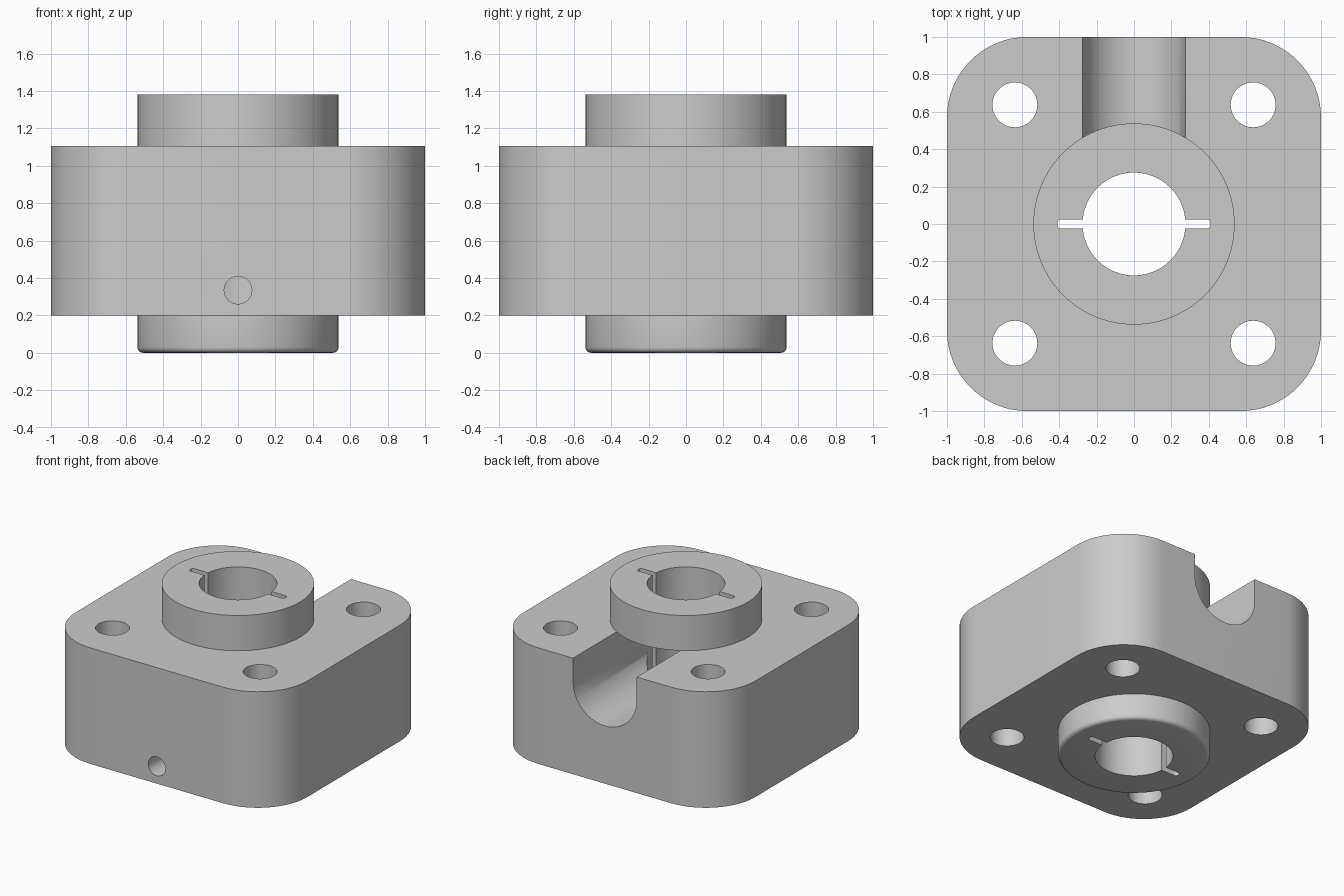
import bpy, bmesh
from math import cos, sin, pi
from mathutils import Matrix, Vector

if "Cube" in bpy.data.objects:
    bpy.data.objects.remove(bpy.data.objects["Cube"], do_unlink=True)

BLOCK_BOTTOM, BLOCK_TOP, TOP = 0.2, 1.105, 1.38
BORE = 0.275

metal = bpy.data.materials.new("grey metal")
metal.use_nodes = True
metal.diffuse_color = (0.6, 0.6, 0.6, 1)
metal.node_tree.nodes["Principled BSDF"].inputs["Base Color"].default_value = (0.6, 0.6, 0.6, 1)


def arc(cx, cy, r, start, end, steps):
    angles = [start + (end - start) * i / steps for i in range(steps + 1)]
    return [(cx + r * cos(a), cy + r * sin(a)) for a in angles]


def rounded_rect(hx, hy, r, steps=16):
    points = []
    for i, (sx, sy) in enumerate([(1, 1), (-1, 1), (-1, -1), (1, -1)]):
        points += arc(sx * (hx - r), sy * (hy - r), r, i * pi / 2, (i + 1) * pi / 2, steps)
    return points


def circle(r, steps=16):
    return rounded_rect(r, r, r, steps)


def prism(name, outline, low, high, offset=(0, 0, 0), along_y=False, fillet=0):
    """Extrude an outline along z, or along y with the outline standing in xz."""
    bm = bmesh.new()
    face = bm.faces.new([bm.verts.new((x, y, low)) for x, y in outline])
    bmesh.ops.remove_doubles(bm, verts=bm.verts[:], dist=1e-5)
    grown = bmesh.ops.extrude_face_region(bm, geom=bm.faces[:], use_keep_orig=True)
    top = [g for g in grown["geom"] if isinstance(g, bmesh.types.BMVert)]
    bmesh.ops.translate(bm, verts=top, vec=(0, 0, high - low))
    if fillet:
        rim = [e for e in bm.edges if all(abs(v.co.z - low) < 1e-5 for v in e.verts)]
        bmesh.ops.bevel(bm, geom=rim, offset=fillet, segments=4, profile=0.5, affect='EDGES')
    if along_y:
        bm.transform(Matrix(((1, 0, 0, 0), (0, 0, 1, 0), (0, 1, 0, 0), (0, 0, 0, 1))))
    bm.transform(Matrix.Translation(Vector(offset)))
    bmesh.ops.recalc_face_normals(bm, faces=bm.faces[:])
    mesh = bpy.data.meshes.new(name)
    bm.to_mesh(mesh)
    bm.free()
    mesh.materials.append(metal)
    obj = bpy.data.objects.new(name, mesh)
    bpy.context.collection.objects.link(obj)
    return obj


def combine(body, other, operation):
    mod = body.modifiers.new(other.name, 'BOOLEAN')
    mod.object, mod.operation, mod.solver = other, operation, 'EXACT'
    bpy.context.view_layer.objects.active = body
    bpy.ops.object.modifier_apply(modifier=mod.name)
    bpy.data.objects.remove(other, do_unlink=True)


# Rounded block with a round boss passing through it
body = prism("flanged_block", rounded_rect(1, 1, 0.43), BLOCK_BOTTOM, BLOCK_TOP)
combine(body, prism("boss", circle(0.538, 24), 0, TOP, fillet=0.03), 'UNION')

# Central bore and the narrow keyway across it
combine(body, prism("bore_cutter", circle(BORE), -0.5, 2), 'DIFFERENCE')
combine(body, prism("keyway_cutter", rounded_rect(0.41, 0.024, 0.018, 4), -0.5, 2), 'DIFFERENCE')

# Round-bottomed channel from the back face into the bore, under the upper boss
ceiling = BLOCK_TOP + 0.0004
channel = arc(0, 0.925, BORE, pi, 2 * pi, 32) + [(BORE, ceiling), (-BORE, ceiling)]
combine(body, prism("channel_cutter", channel, -0.01, 1.2, along_y=True), 'DIFFERENCE')

# Set screw hole from the front face into the bore
combine(body, prism("screw_hole_cutter", circle(0.074, 8), -1.2, -0.1,
                    offset=(0, 0, 0.335), along_y=True), 'DIFFERENCE')

# Four mounting holes
for sx in (-1, 1):
    for sy in (-1, 1):
        combine(body, prism("mounting_hole_cutter", circle(0.12, 12), -0.5, 2,
                            offset=(sx * 0.637, sy * 0.637, 0)), 'DIFFERENCE')

# Smooth the round walls and keep the edges sharp
bpy.ops.object.select_all(action='DESELECT')
body.select_set(True)
bpy.context.view_layer.objects.active = body
bpy.ops.object.shade_smooth_by_angle(angle=pi / 6)
